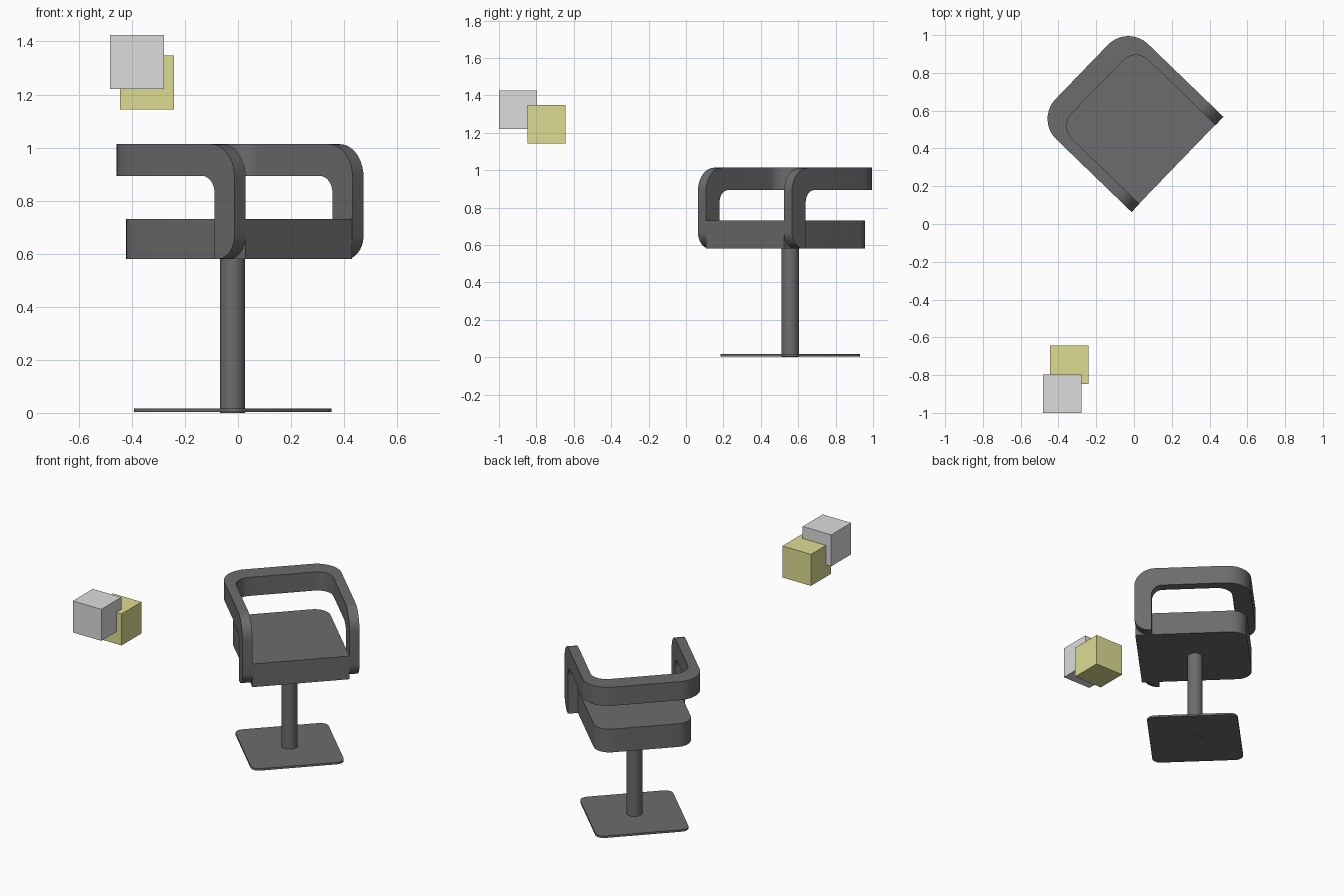
import bpy, bmesh, math
from mathutils import Vector, Matrix

cube = bpy.data.objects.get("Cube")
if cube:
    bpy.data.objects.remove(cube, do_unlink=True)


def material(name, color):
    m = bpy.data.materials.new(name)
    m.use_nodes = True
    m.diffuse_color = color
    m.node_tree.nodes["Principled BSDF"].inputs["Base Color"].default_value = color
    return m


dark_grey = material("dark_grey", (0.15, 0.15, 0.15, 1))
light_grey = material("light_grey", (0.72, 0.72, 0.72, 1))
olive_yellow = material("olive_yellow", (0.72, 0.72, 0.29, 1))

# The chair is turned on its pole
TURN = Matrix.Translation((-0.02, 0.557, 0)) @ Matrix.Rotation(math.radians(46), 4, "Z")


def rounded(corners, steps=10):
    """Outline from (x, y, radius) corners, with filleted corners."""
    out = []
    n = len(corners)
    for i, (x, y, r) in enumerate(corners):
        p = Vector((x, y, 0))
        if r == 0:
            out.append(p)
            continue
        a = (Vector((*corners[i - 1][:2], 0)) - p).normalized()
        b = (Vector((*corners[(i + 1) % n][:2], 0)) - p).normalized()
        half = a.angle(b) / 2
        centre = p + (a + b).normalized() * r / math.sin(half)
        t = r / math.tan(half)
        start = (p + a * t - centre).normalized()
        end = (p + b * t - centre).normalized()
        out += [centre + start.slerp(end, k / steps) * r for k in range(steps + 1)]
    return out


def finish(name, bm, mat, matrix):
    bmesh.ops.recalc_face_normals(bm, faces=bm.faces)
    mesh = bpy.data.meshes.new(name)
    bm.to_mesh(mesh)
    bm.free()
    mesh.materials.append(mat)
    ob = bpy.data.objects.new(name, mesh)
    ob.matrix_world = matrix
    bpy.context.collection.objects.link(ob)
    return ob


def prism(name, outline, low, high, sideways=False):
    """Extrude an outline up z, or along x when it is a (y, z) outline."""
    def place(p, h):
        return (h, p.x, p.y) if sideways else (p.x, p.y, h)
    bm = bmesh.new()
    rings = [[bm.verts.new(place(p, h)) for p in outline] for h in (low, high)]
    for ring in rings:
        bm.faces.new(ring)
    bottom, top = rings
    for i in range(len(outline)):
        bm.faces.new((bottom[i - 1], bottom[i], top[i], top[i - 1]))
    return finish(name, bm, dark_grey, TURN)


def activate(ob):
    bpy.ops.object.select_all(action="DESELECT")
    ob.select_set(True)
    bpy.context.view_layer.objects.active = ob


def smooth(ob):
    activate(ob)
    bpy.ops.object.shade_smooth_by_angle(angle=math.radians(30))


# Arms and backrest: a U in plan, trimmed by the side profile of bar and post
W, INNER, FRONT = 0.35, 0.29, -0.348
arms = prism("arms_and_backrest", rounded([
    (-W, -0.5, 0), (-INNER, -0.5, 0), (-INNER, 0.242, 0.095), (INNER, 0.242, 0.095),
    (INNER, -0.5, 0), (W, -0.5, 0), (W, 0.357, 0.15), (-W, 0.357, 0.15)]), 0.5, 1.1)
POST = FRONT + 0.105
trim = prism("arm_trim", rounded([
    (FRONT, 0.58, 0.09), (POST, 0.58, 0), (POST, 0.893, 0.065), (0.5, 0.893, 0),
    (0.5, 1.013, 0), (FRONT, 1.013, 0.125)]), -0.5, 0.5, sideways=True)
trim.hide_render = True
mod = arms.modifiers.new("trim", "BOOLEAN")
mod.operation = "INTERSECT"
mod.solver = "EXACT"
mod.object = trim
activate(arms)
bpy.ops.object.modifier_apply(modifier=mod.name)
bpy.data.objects.remove(trim, do_unlink=True)
smooth(arms)

# Seat cushion between the arms
smooth(prism("seat", rounded([
    (-INNER, FRONT + 0.002, 0), (INNER, FRONT + 0.002, 0),
    (INNER, 0.333, 0.095), (-INNER, 0.333, 0.095)]), 0.58, 0.73))

# Floor plate
B = 0.278
smooth(prism("base_plate", rounded([
    (x, y, 0.05) for x, y in ((-B, -B), (B, -B), (B, B), (-B, B))]), 0.003, 0.016))

# Pole, just proud of the underside of the plate
bm = bmesh.new()
bmesh.ops.create_cone(bm, cap_ends=True, segments=40, radius1=0.047, radius2=0.047, depth=0.59)
smooth(finish("pole", bm, dark_grey, TURN @ Matrix.Translation((0, 0, 0.295))))

# Two loose cubes floating in front
for name, mat, centre in (("grey_block", light_grey, (-0.381, -0.898, 1.323)),
                          ("yellow_block", olive_yellow, (-0.343, -0.745, 1.245))):
    bm = bmesh.new()
    bmesh.ops.create_cube(bm, size=0.204)
    finish(name, bm, mat, Matrix.Translation(centre))
